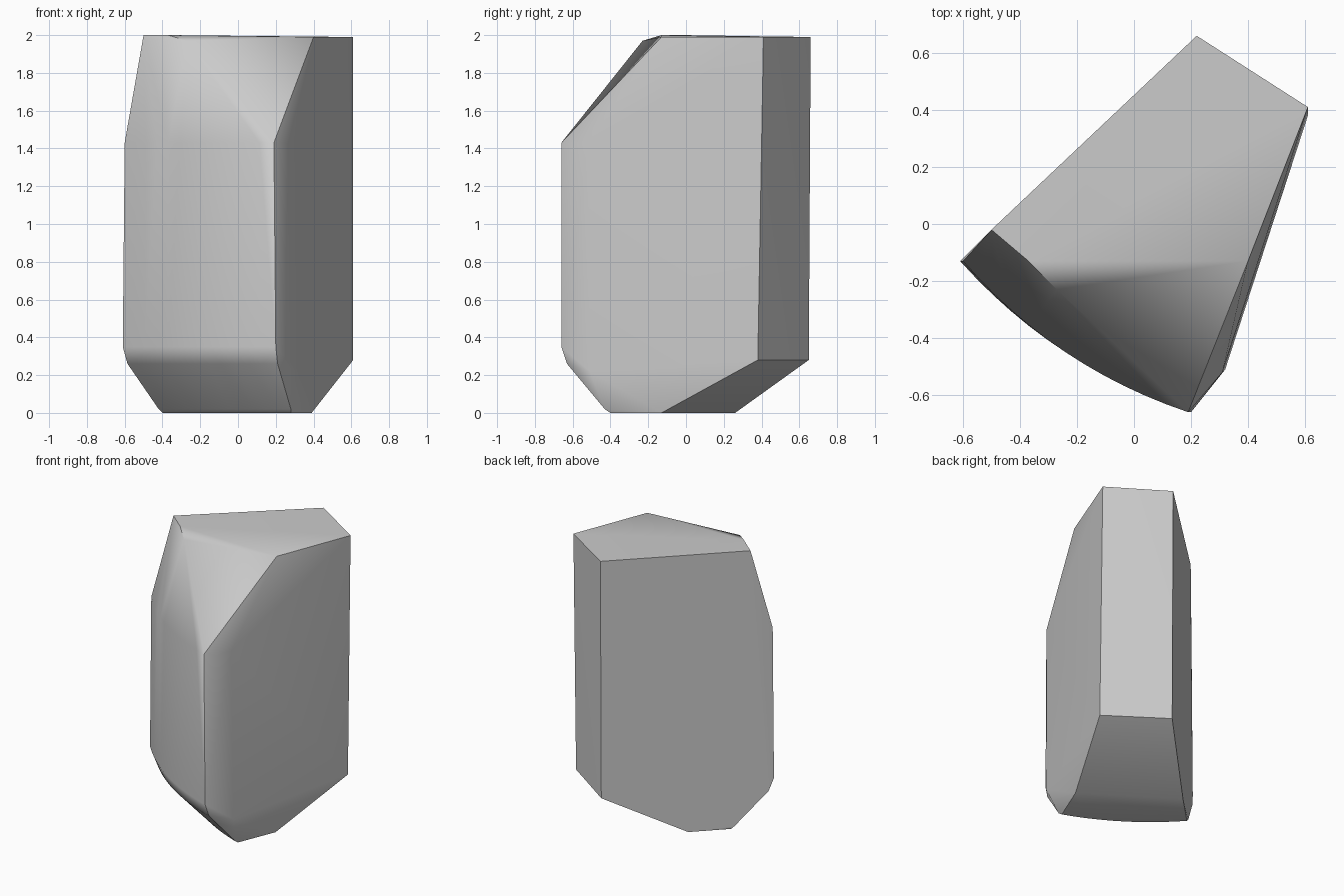
import bpy
import bmesh
from math import radians
from mathutils import Vector

if "Cube" in bpy.data.objects:
    bpy.data.objects.remove(bpy.data.objects["Cube"], do_unlink=True)


def arc(left, right, z, bulge, steps=12):
    """Shallow bowed line across the front, from the left to the right corner."""
    a, b = Vector((*left, z)), Vector((*right, z))
    along = b - a
    out = Vector((along.y, -along.x, 0)).normalized()
    return [a + along * t + out * bulge * 4 * t * (1 - t)
            for t in (i / steps for i in range(steps + 1))]


# Bowed front face, its rounded lower edge and the underside
points = arc((-0.60, -0.13), (0.19, -0.66), 1.43, 0.065)
points += arc((-0.61, -0.13), (0.20, -0.66), 0.35, 0.065)
points += arc((-0.585, -0.105), (0.21, -0.63), 0.26, 0.065)
points += arc((-0.42, 0.05), (0.28, -0.43), 0.02, 0.055)
points += arc((-0.40, 0.06), (0.28, -0.40), 0.0, 0.05)

# Top face with its softened front edge
points += [(0.22, 0.66, 1.99), (0.61, 0.41, 1.99), (0.40, -0.13, 1.99),
           (-0.50, -0.02, 2.0), (-0.37, -0.13, 2.0), (-0.27, -0.23, 1.97)]

# Side corner beside the front edge
points += [(0.31, -0.52, 1.43), (0.32, -0.51, 0.22)]

# Sloped lower back
points += [(0.22, 0.65, 0.28), (0.61, 0.38, 0.28),
           (-0.20, 0.26, 0.0), (0.39, -0.13, 0.0)]

# Wrap the corners into one cut stone
bm = bmesh.new()
for p in points:
    bm.verts.new(p)
hull = bmesh.ops.convex_hull(bm, input=bm.verts)
loose = {v for v in hull["geom_interior"] + hull["geom_unused"]
         if isinstance(v, bmesh.types.BMVert)}
bmesh.ops.delete(bm, geom=list(loose), context="VERTS")
bmesh.ops.dissolve_limit(bm, angle_limit=radians(1.2),
                         verts=bm.verts, edges=bm.edges)
bmesh.ops.recalc_face_normals(bm, faces=bm.faces)
mesh = bpy.data.meshes.new("stone_block")
bm.to_mesh(mesh)
bm.free()

stone = bpy.data.objects.new("stone_block", mesh)
bpy.context.collection.objects.link(stone)

# Plain grey stone
grey = bpy.data.materials.new("stone_grey")
grey.use_nodes = True
grey.diffuse_color = (0.6, 0.6, 0.6, 1)
grey.node_tree.nodes["Principled BSDF"].inputs["Base Color"].default_value = (0.6, 0.6, 0.6, 1)
mesh.materials.append(grey)

# Soft shading over the shallow edges, crisp at the corners
bpy.ops.object.select_all(action="DESELECT")
stone.select_set(True)
bpy.context.view_layer.objects.active = stone
bpy.ops.object.shade_smooth_by_angle(angle=radians(35))
weighted = stone.modifiers.new("weighted_normals", "WEIGHTED_NORMAL")
weighted.keep_sharp = True
